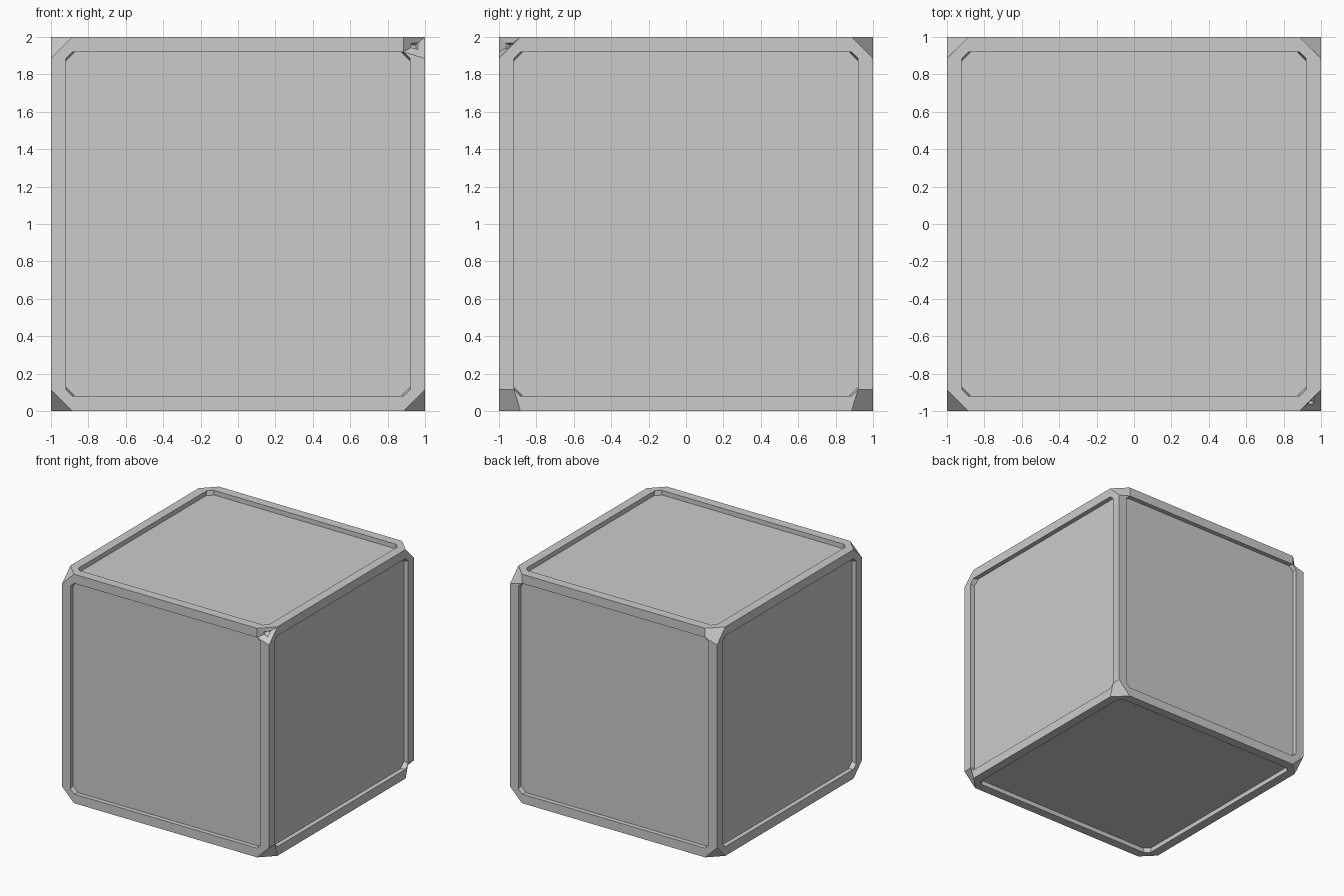
import bpy, bmesh
from mathutils import Vector
from itertools import product

if "Cube" in bpy.data.objects:
    bpy.data.objects.remove(bpy.data.objects["Cube"])

CUT = 0.885      # where the clipped corners start
RIM = 0.92       # inner edge of the raised rim
DEPTH = 0.04     # panel recess depth
# corners whose clip also takes in a rim vertex: sign -> (face axis, axis along which vertex sits at CUT)
NOTCH = {(1, -1, 1): (1, 0), (-1, 1, 1): (1, 0), (1, 1, 1): (1, 0),
         (1, -1, -1): (0, 2), (1, 1, -1): (0, 2)}

bm = bmesh.new()


def face(points):
    return bm.faces.new([bm.verts.new(p) for p in points])


def octagon(axis, sign, big, small, level):
    u, v = (axis + 1) % 3, (axis + 2) % 3
    pts = []
    for a, b in ((big, -small), (big, small), (small, big), (-small, big),
                 (-big, small), (-big, -small), (-small, -big), (small, -big)):
        p = Vector((0, 0, 0))
        p[axis], p[u], p[v] = sign * level, a, b
        pts.append(p)
    return pts


# six framed faces: flat rim, recess wall and sunken panel
for axis, sign in product(range(3), (-1, 1)):
    outer = octagon(axis, sign, 1, CUT, 1)
    inner = octagon(axis, sign, RIM, CUT, 1)
    floor = octagon(axis, sign, RIM, CUT - 0.012, 1 - DEPTH)
    for i in range(8):
        j = (i + 1) % 8
        rim = [outer[i], outer[j], inner[j], inner[i]]
        if i % 2:
            key = tuple(1 if c > 0 else -1 for c in outer[i])
            if key in NOTCH and NOTCH[key][0] == axis:
                u = NOTCH[key][1]
                rim = [p for p in rim if not (p in (outer[i], outer[j]) and abs(p[u]) < 0.99)]
        face(rim)
        face([inner[i], inner[j], floor[j], floor[i]])
    face(floor)

# eight clipped corners
dimple = None
for s in product((-1, 1), repeat=3):
    p = [Vector([s[k] * (CUT if k == a else 1) for k in range(3)]) for a in range(3)]
    if s in NOTCH:
        a, u = NOTCH[s]
        v = 3 - a - u
        d = Vector(s)
        d[u], d[v] = s[u] * CUT, s[v] * RIM
        f = face([p[a], p[u], d, p[v]])
        if s == (1, -1, 1):
            dimple = f
    else:
        face(p)

bmesh.ops.remove_doubles(bm, verts=bm.verts[:], dist=0.0005)
bmesh.ops.recalc_face_normals(bm, faces=bm.faces[:])

# small sunken dimple in the front right top corner
bmesh.ops.inset_individual(bm, faces=[dimple], thickness=0.02)
mid = dimple.calc_center_median()
for v in dimple.verts:
    v.co = Vector((0.944, -0.953, 0.953)) + (v.co - mid) * 0.4
bmesh.ops.inset_individual(bm, faces=[dimple], thickness=0.001, depth=-0.02)

bmesh.ops.translate(bm, verts=bm.verts[:], vec=(0, 0, 1))
mesh = bpy.data.meshes.new("framed_cube")
bm.to_mesh(mesh)
bm.free()
bpy.context.collection.objects.link(bpy.data.objects.new("framed_cube", mesh))
